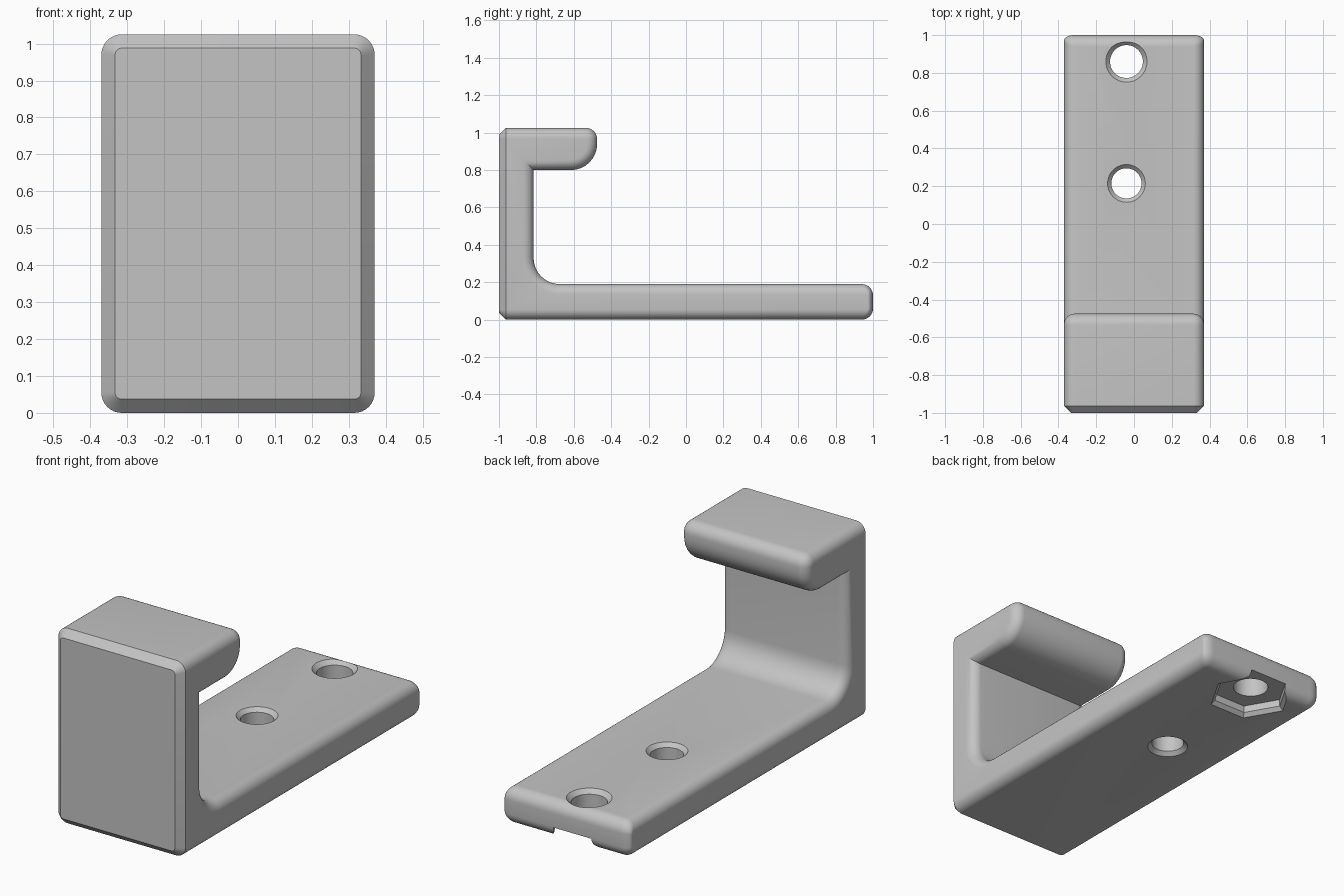
import bpy
import bmesh
from math import sin, cos, pi

default = bpy.data.objects.get("Cube")
if default:
    bpy.data.objects.remove(default, do_unlink=True)

HALF = 0.37      # half width
ROUND = 0.055    # side edge rounding
CHAMFER = 0.037  # front plate chamfer
STEPS = 8

grey = bpy.data.materials.new("plain_grey")
grey.use_nodes = True
grey.diffuse_color = (0.55, 0.55, 0.55, 1)
grey.node_tree.nodes["Principled BSDF"].inputs["Base Color"].default_value = (0.55, 0.55, 0.55, 1)


def to_object(bm, name):
    bmesh.ops.recalc_face_normals(bm, faces=bm.faces)
    mesh = bpy.data.meshes.new(name)
    bm.to_mesh(mesh)
    bm.free()
    mesh.materials.append(grey)
    obj = bpy.data.objects.new(name, mesh)
    bpy.context.collection.objects.link(obj)
    return obj


# Hook profile corners: y, z, inward y, inward z, fillet radius, convex (1) or concave (-1)
FRONT = -1 + CHAMFER
CORNERS = [
    (FRONT, 0, 0, 1, 0, 1),
    (1, 0, -0.5, 1, 0.06, 1),
    (1, 0.19, -0.5, -1, 0.06, 1),
    (-0.815, 0.19, -1, -1, 0.14, -1),
    (-0.815, 0.80, -1, 1, 0, -1),
    (-0.475, 0.80, -1, 1, 0.14, 1),
    (-0.475, 1.025, -1, -1, 0.06, 1),
    (FRONT, 1.025, 0, -1, 0, 1),
]


def profile(inset):
    """Filleted outline of the hook, shrunk by inset."""
    points = []
    for i, (y, z, iy, iz, r, side) in enumerate(CORNERS):
        cy, cz = y + iy * inset, z + iz * inset
        if r == 0:
            points.append((cy, cz))
            continue
        r = side * (r - side * inset)
        sy = 1 if iy > 0 else -1
        for k in range(STEPS + 1):
            a = pi / 2 * k / STEPS
            if i % 2:
                a = pi / 2 - a
            points.append((cy + sy * r * (1 - cos(a)), cz + iz * r * (1 - sin(a))))
    return points


# Body: rounded slices across the width
bm = bmesh.new()
angles = [pi / 2 * k / STEPS for k in range(STEPS + 1)]
slices = [(HALF - ROUND + ROUND * sin(t), ROUND * (1 - cos(t))) for t in angles]
slices = [(-x, d) for x, d in reversed(slices)] + slices
rings = [[bm.verts.new((x, y, z)) for y, z in profile(d)] for x, d in slices]
for a, b in zip(rings, rings[1:]):
    for i in range(len(a) - 1):
        bm.faces.new((a[i], a[i + 1], b[i + 1], b[i]))
bm.faces.new(rings[0])
bm.faces.new(rings[-1])

# Chamfered front plate
front = bm.faces.new([r[0] for r in rings] + [r[-1] for r in reversed(rings)])
bmesh.ops.recalc_face_normals(bm, faces=bm.faces)
bmesh.ops.inset_region(bm, faces=[front], thickness=CHAMFER, depth=CHAMFER, use_even_offset=True)
body = to_object(bm, "hook_bracket")


def cutter(name, sides, x, y, stack):
    """Upright stack of regular polygons given as (radius, z)."""
    bm = bmesh.new()
    loops = []
    for r, z in stack:
        loops.append([bm.verts.new((x + r * cos(2 * pi * k / sides),
                                    y + r * sin(2 * pi * k / sides), z)) for k in range(sides)])
    for a, b in zip(loops, loops[1:]):
        for k in range(sides):
            n = (k + 1) % sides
            bm.faces.new((a[k], a[n], b[n], b[k]))
    bm.faces.new(loops[0])
    bm.faces.new(loops[-1])
    obj = to_object(bm, name)
    obj.hide_render = True
    return obj


# Screw holes with countersinks, and the hexagonal nut pocket open at the end
HOLE_X = -0.04
cutters = [
    cutter("middle_hole", 48, HOLE_X, 0.215,
           [(0.12, -0.02), (0.08, 0.02), (0.08, 0.17), (0.12, 0.21)]),
    cutter("end_hole", 48, HOLE_X, 0.86,
           [(0.087, -0.02), (0.087, 0.168), (0.129, 0.21)]),
    cutter("nut_pocket", 6, HOLE_X, 0.86,
           [(0.23, -0.02), (0.19, 0.02), (0.19, 0.057)]),
]

bpy.ops.object.select_all(action='DESELECT')
bpy.context.view_layer.objects.active = body
body.select_set(True)
for c in cutters:
    mod = body.modifiers.new(c.name, 'BOOLEAN')
    mod.operation = 'DIFFERENCE'
    mod.solver = 'EXACT'
    mod.object = c
    bpy.ops.object.modifier_apply(modifier=mod.name)
    bpy.data.objects.remove(c, do_unlink=True)

bpy.ops.object.shade_smooth_by_angle(angle=pi / 6)
